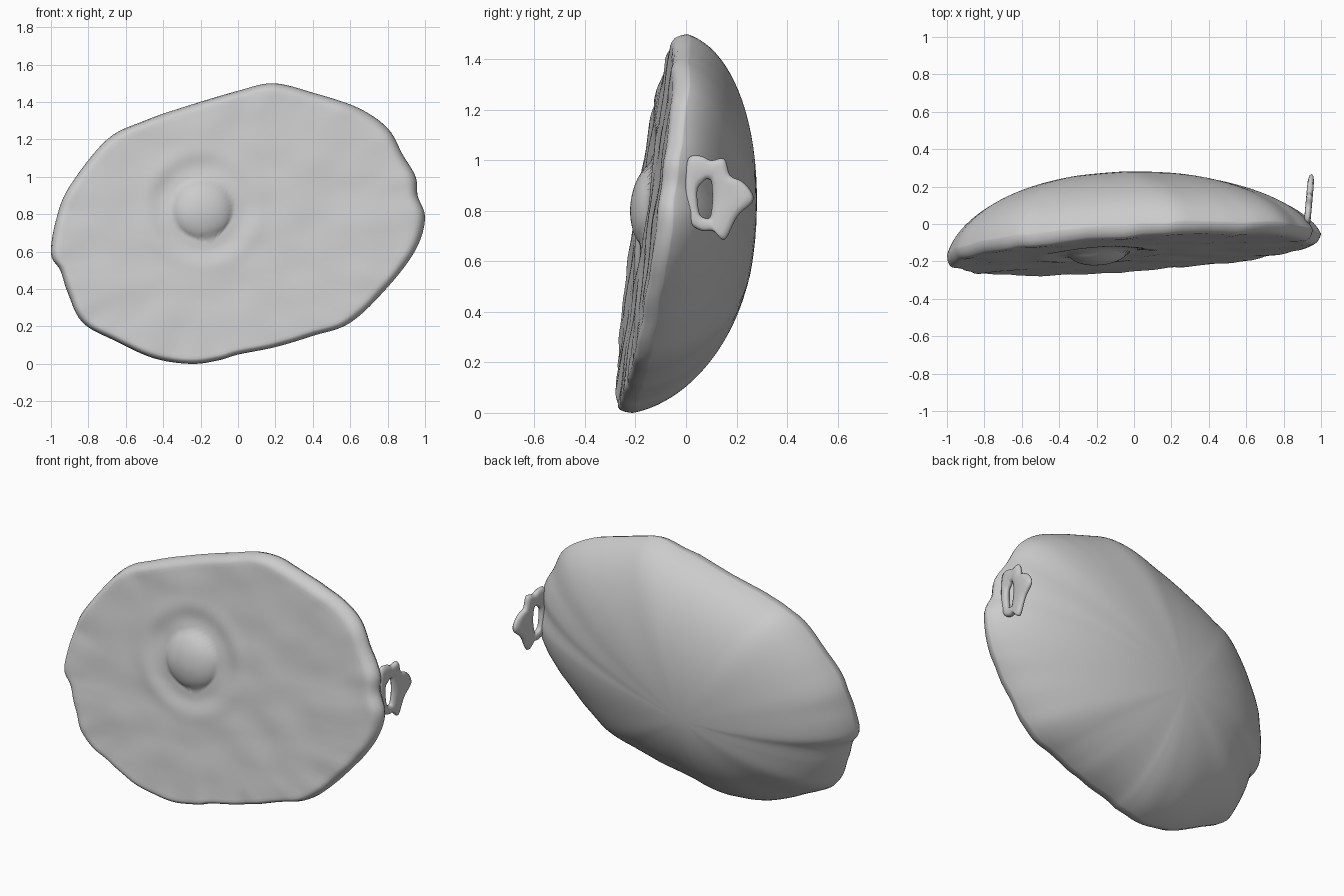
import bpy, bmesh, math
from mathutils import Vector, noise

if "Cube" in bpy.data.objects:
    bpy.data.objects.remove(bpy.data.objects["Cube"])

# Rim outline as seen from the front (x, z), clockwise from the top
OUTLINE = [(.19, 1.5), (.4, 1.45), (.64, 1.37), (.8, 1.26), (.88, 1.12), (.95, 1.0),
           (.96, .9), (1.0, .78), (.95, .61), (.8, .41), (.6, .22), (.4, .15), (.2, .09),
           (0, .05), (-.1, .02), (-.25, 0), (-.45, .03), (-.65, .12), (-.83, .22),
           (-.91, .38), (-.95, .5), (-1.0, .59), (-.97, .78), (-.9, .95), (-.7, 1.2),
           (-.5, 1.3), (-.3, 1.37), (0, 1.46)]
CENTRE = Vector((-.15, .6))


def smooth_loop(pts, steps):
    """Closed Catmull-Rom curve through the points."""
    p = [Vector(q) for q in pts]
    n, out = len(p), []
    for i in range(n):
        a, b, c, d = (p[(i + k) % n] for k in (-1, 0, 1, 2))
        for j in range(steps):
            t = j / steps
            out.append(.5 * (2 * b + (c - a) * t + (2 * a - 5 * b + 4 * c - d) * t * t
                             + (3 * b - a - 3 * c + d) * t ** 3))
    return out


def face_plane(x, z):
    return -.262 + .05 * x + .134 * z


def front_relief(x, z):
    """Boss, faint ring and uneven surface on the front."""
    r = math.hypot(x + .19, z - .83)
    boss = .06 * math.sqrt(1 - (r / .16) ** 2) ** 1.5 if r < .16 else 0
    ring = .006 * math.exp(-((r - .3) / .05) ** 2) - .006 * math.exp(-((r - .22) / .05) ** 2)
    return -boss - ring + .007 * noise.noise((x * 5, 3.1, z * 6))


def dome_height(s, dx):
    return .45 * math.sqrt(1 - .98 * s * s) * (1 - .12 * max(0, dx) * s)


def finish(name, bm):
    bmesh.ops.recalc_face_normals(bm, faces=bm.faces)
    mesh = bpy.data.meshes.new(name)
    bm.to_mesh(mesh)
    bm.free()
    for f in mesh.polygons:
        f.use_smooth = True
    ob = bpy.data.objects.new(name, mesh)
    bpy.context.collection.objects.link(ob)
    return ob


# Domed body: concentric loops across the front, round the rim and over the back
rim = smooth_loop(OUTLINE, 6)
bm = bmesh.new()
loops = [("front", s / 40, 0) for s in range(1, 39)]
loops += [("front", .965, .003), ("front", .982, .013), ("front", .994, .035), ("back", 1, 0)]
loops += [("back", math.sin(math.pi / 2 * (1 - k / 24)), 0) for k in range(1, 24)]


def body_point(q, side, s, offset):
    v = CENTRE + (q - CENTRE) * s
    y = face_plane(v.x, v.y)
    edge = .011 * noise.noise((q.x * 9, 0, q.y * 9)) * s ** 8
    if side == "front":
        y += offset + front_relief(v.x, v.y)
    else:
        y += dome_height(s, v.x - CENTRE.x)
    return (v.x, y + edge, max(0, v.y))


rings = [[bm.verts.new(body_point(q, *lp)) for q in rim] for lp in loops]
n = len(rim)
for a, b in zip(rings, rings[1:]):
    for i in range(n):
        j = (i + 1) % n
        bm.faces.new((a[i], a[j], b[j], b[i]))
for ring, lp in ((rings[0], ("front", 0, 0)), (rings[-1], ("back", 0, 0))):
    tip = bm.verts.new(body_point(CENTRE, *lp))
    for i in range(n):
        bm.faces.new((ring[i], ring[(i + 1) % n], tip))
finish("domed_body", bm)

# Ragged loop handle on the right rim (y, z), outer edge and hole
OUTER = [(.0, 1.0), (.06, 1.02), (.1, 1.0), (.155, 1.01), (.175, .94), (.23, .915),
         (.275, .845), (.205, .78), (.155, .68), (.11, .72), (.06, .72), (.0, .78)]
HOLE = [(.045, .88), (.065, .91), (.08, .925), (.095, .92), (.1, .91), (.1, .89),
        (.1, .85), (.1, .81), (.095, .78), (.085, .77), (.06, .78), (.05, .81)]
bm = bmesh.new()


def handle_loop(pts):
    return [bm.verts.new((.925 + .09 * y, y, z)) for y, z in smooth_loop(pts, 3)]


outer, hole = handle_loop(OUTER), handle_loop(HOLE)
mid = [bm.verts.new((a.co + b.co) / 2) for a, b in zip(outer, hole)]
m = len(outer)
for a, b in ((outer, mid), (mid, hole)):
    for i in range(m):
        j = (i + 1) % m
        bm.faces.new((a[i], a[j], b[j], b[i]))
handle = finish("loop_handle", bm)
solid = handle.modifiers.new("thickness", "SOLIDIFY")
solid.thickness = .035
solid.offset = 0
handle.modifiers.new("round", "SUBSURF").levels = 1
